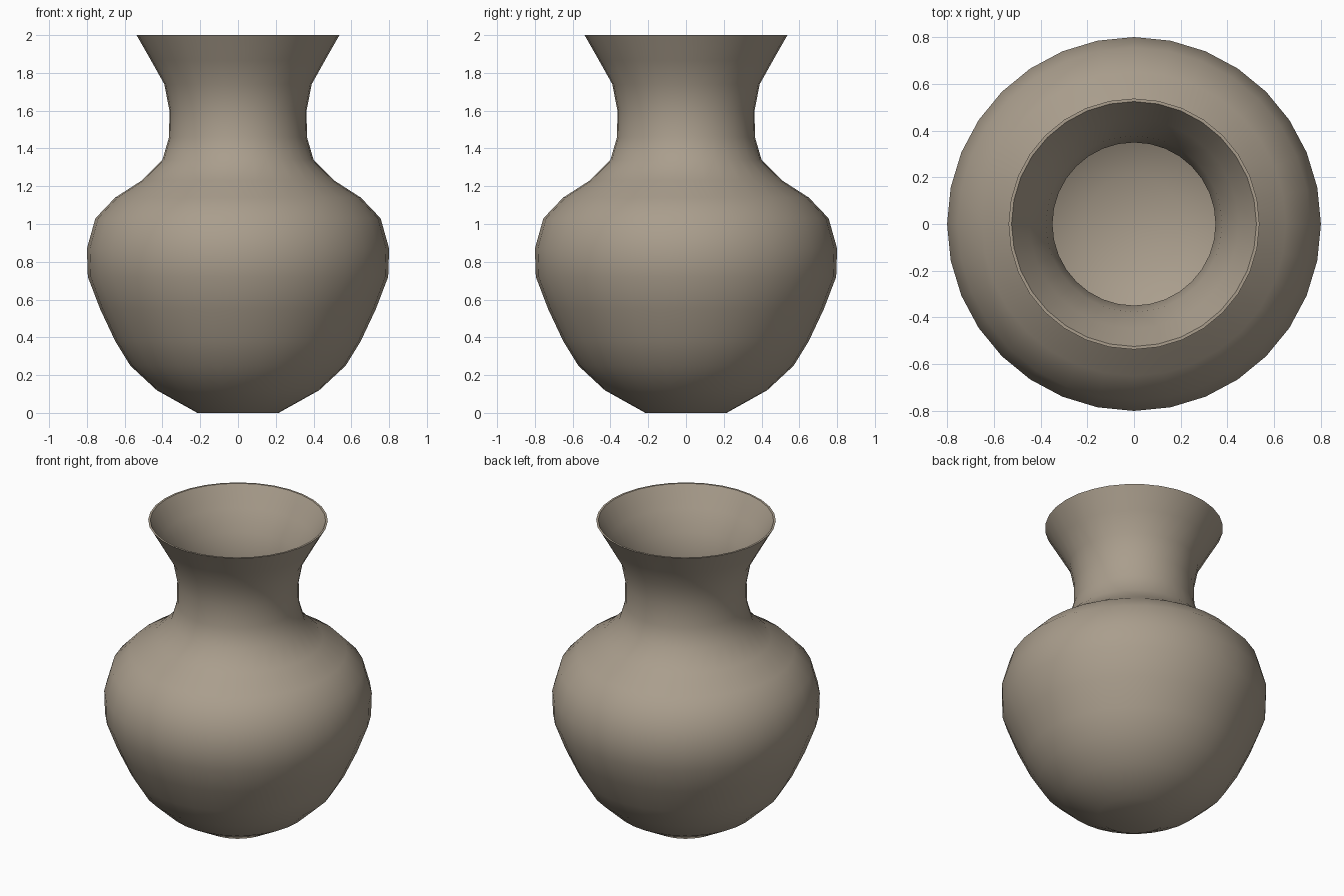
import bpy, bmesh, math

if "Cube" in bpy.data.objects:
    bpy.data.objects.remove(bpy.data.objects["Cube"])

SEGMENTS = 32
WALL = 0.014

# Outer silhouette (radius, height), from foot to rim
outer = [(0.215, 0.0), (0.43, 0.12), (0.57, 0.25), (0.65, 0.38), (0.73, 0.55),
         (0.795, 0.72), (0.80, 0.87), (0.755, 1.03), (0.65, 1.14), (0.51, 1.23),
         (0.40, 1.34), (0.365, 1.46), (0.363, 1.60), (0.39, 1.74), (0.46, 1.865),
         (0.537, 2.0)]

# Inner silhouette: outer one moved inwards along its normals
inner = []
for i, (r, z) in enumerate(outer):
    a, b = outer[max(i - 1, 0)], outer[min(i + 1, len(outer) - 1)]
    dr, dz = b[0] - a[0], b[1] - a[1]
    n = math.hypot(dr, dz)
    inner.append((r - WALL * dz / n, z + WALL * dr / n))
inner[0] = (0.21, WALL)
inner[-1] = (0.524, 2.0)

clay = bpy.data.materials.new("warm_grey_clay")
clay.diffuse_color = (0.40, 0.34, 0.265, 1)
clay.use_nodes = True
clay.node_tree.nodes["Principled BSDF"].inputs["Base Color"].default_value = clay.diffuse_color

# Lathe the closed wall profile around z
bm = bmesh.new()
rings = []
for r, z in outer + inner[::-1]:
    rings.append([bm.verts.new((r * math.cos(2 * math.pi * k / SEGMENTS),
                                r * math.sin(2 * math.pi * k / SEGMENTS), z))
                  for k in range(SEGMENTS)])
for lo, hi in zip(rings, rings[1:]):
    for k in range(SEGMENTS):
        j = (k + 1) % SEGMENTS
        bm.faces.new((lo[k], lo[j], hi[j], hi[k]))
bm.faces.new(rings[0][::-1])   # underside of the foot
bm.faces.new(rings[-1])        # inside floor
bmesh.ops.recalc_face_normals(bm, faces=bm.faces)

mesh = bpy.data.meshes.new("vase")
bm.to_mesh(mesh)
bm.free()
mesh.materials.append(clay)
vase = bpy.data.objects.new("vase", mesh)
bpy.context.collection.objects.link(vase)

# Smooth body, crisp rim and foot
bpy.context.view_layer.objects.active = vase
vase.select_set(True)
bpy.ops.object.shade_smooth_by_angle(angle=math.radians(40))
